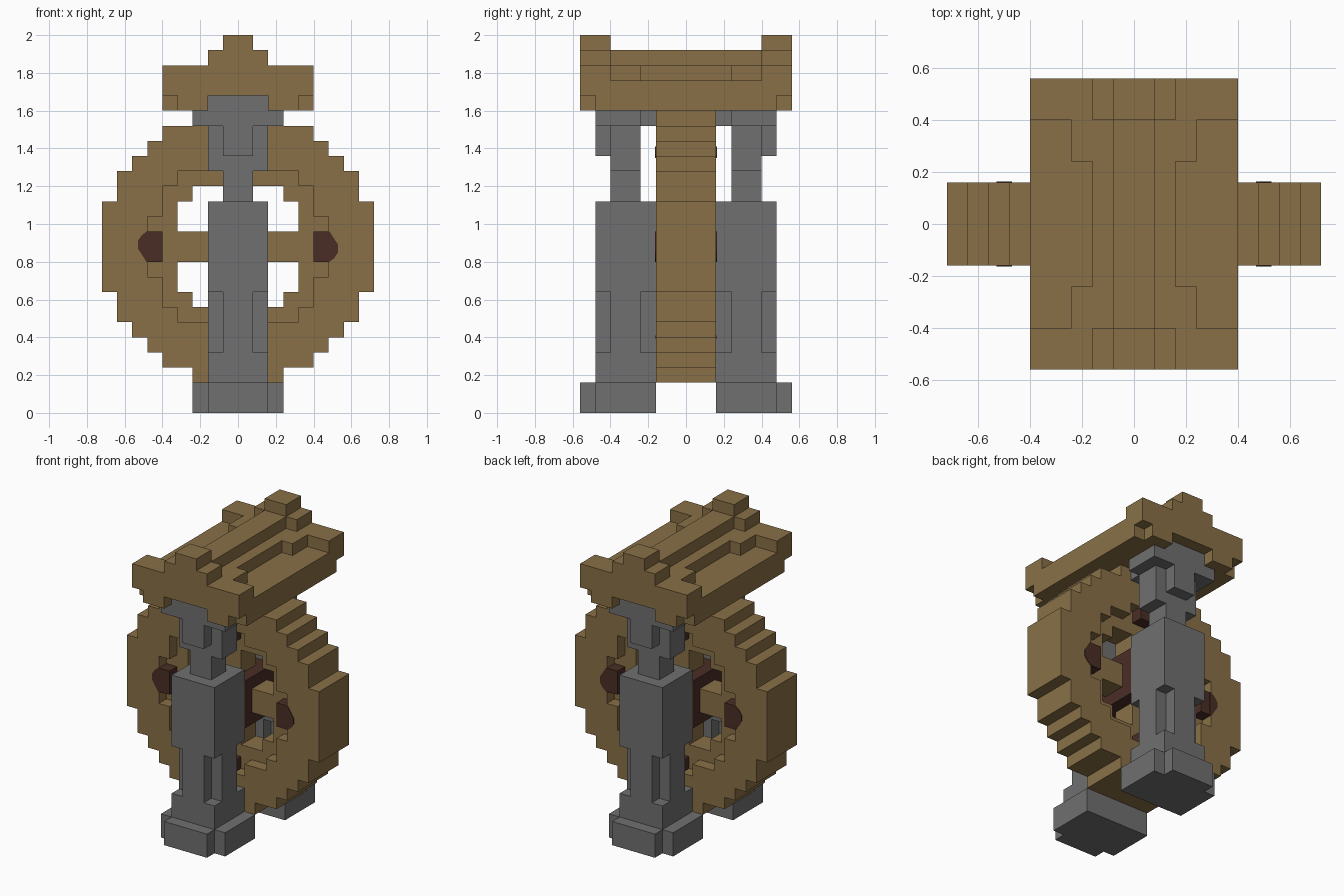
import bpy, bmesh, math
from mathutils import Matrix

if "Cube" in bpy.data.objects:
    bpy.data.objects.remove(bpy.data.objects["Cube"])

U = 0.08  # size of one block


def material(name, rgb):
    m = bpy.data.materials.new(name)
    m.use_nodes = True
    m.diffuse_color = (*rgb, 1)
    m.node_tree.nodes["Principled BSDF"].inputs["Base Color"].default_value = (*rgb, 1)
    return m


WOOD = material("wood brown", (0.25, 0.163, 0.062))
STONE = material("stone grey", (0.16, 0.16, 0.16))
DARK = material("dark red wood", (0.068, 0.027, 0.019))


def box(x0, x1, y0, y1, z0, z1):
    """Set of block cells in a range, in block units."""
    return {(x, y, z) for x in range(x0, x1) for y in range(y0, y1) for z in range(z0, z1)}


def mirror_x(cells):
    return cells | {(-x - 1, y, z) for x, y, z in cells}


def mirror_y(cells):
    return cells | {(x, -y - 1, z) for x, y, z in cells}


def disc(rows, depth, cz=11):
    """Stepped disc: half width for each row away from the centre height."""
    cells = set()
    for i, w in enumerate(rows):
        cells |= box(-w, w, -depth, depth, cz + i, cz + i + 1)
        cells |= box(-w, w, -depth, depth, cz - i - 1, cz - i)
    return cells


def finish(name, bm, mat):
    me = bpy.data.meshes.new(name)
    bm.to_mesh(me)
    bm.free()
    me.materials.append(mat)
    ob = bpy.data.objects.new(name, me)
    bpy.context.collection.objects.link(ob)
    return ob


def build(name, cells, mat):
    """Skin the outside of a set of cells."""
    bm = bmesh.new()
    verts = {}

    def vert(p):
        if p not in verts:
            verts[p] = bm.verts.new([c * U for c in p])
        return verts[p]

    for c in cells:
        for axis in range(3):
            for side in (0, 1):
                n = list(c)
                n[axis] += 2 * side - 1
                if tuple(n) in cells:
                    continue
                a, b = (axis + 1) % 3, (axis + 2) % 3
                loop = []
                for da, db in ((0, 0), (1, 0), (1, 1), (0, 1)):
                    p = list(c)
                    p[axis] += side
                    p[a] += da
                    p[b] += db
                    loop.append(vert(tuple(p)))
                bm.faces.new(loop if side else loop[::-1])
    return finish(name, bm, mat)


# Wheel: stepped rim, recessed on both faces, with a cross of spokes
axle = box(-2, 2, -2, 2, 9, 13)
spokes = box(-5, 5, -1, 1, 10, 12) | box(-1, 1, -1, 1, 6, 16)
rim = disc([9, 9, 9, 8, 8, 7, 6, 5, 3], 2)
recess = disc([6, 6, 5, 5, 4, 2], 2)
web = disc([6, 6, 5, 5, 4, 2], 1) - disc([4, 4, 4, 3], 1)
pegs = mirror_y(mirror_x(box(5, 6, 1, 2, 10, 12))
                | box(-1, 1, 1, 2, 5, 6) | box(-1, 1, 1, 2, 16, 17))
build("wheel", (rim - recess) | web | (spokes - axle), WOOD)
build("axle", axle, DARK)
build("wheel_pegs", pegs, DARK)

# Dark peg tips showing on the rim faces
tip = [(0.47, -0.08), (0.485, -0.08), (0.51, -0.06), (0.53, -0.03),
       (0.53, 0.01), (0.51, 0.04), (0.485, 0.08), (0.47, 0.08)]
for k, label in enumerate(("left", "top", "right", "bottom")):
    bm = bmesh.new()
    face = bm.faces.new([bm.verts.new((r, -0.163, t)) for r, t in tip])
    ext = bmesh.ops.extrude_face_region(bm, geom=[face])["geom"]
    bmesh.ops.translate(bm, vec=(0, 0.326, 0),
                        verts=[v for v in ext if isinstance(v, bmesh.types.BMVert)])
    bmesh.ops.recalc_face_normals(bm, faces=bm.faces)
    bm.transform(Matrix.Translation((0, 0, 0.88)) @ Matrix.Rotation(-k * math.pi / 2, 4, "Y"))
    finish("peg_tip_" + label, bm, DARK)

# Stone posts: foot, shaft with notched corners, neck and cap
foot = box(-2, 2, 2, 7, 0, 2) | box(-3, 3, 2, 6, 0, 2)
notches = mirror_x(box(1, 2, 2, 3, 4, 8) | box(1, 2, 5, 6, 4, 8))
shaft = box(-2, 2, 2, 6, 2, 14) - notches
neck = box(-1, 1, 3, 5, 14, 16) | box(-2, 2, 3, 5, 16, 19) | box(-1, 1, 5, 6, 17, 19)
cap = box(-2, 2, 2, 6, 19, 20) | box(-3, 3, 3, 6, 19, 20) | box(-2, 2, 2, 6, 20, 21)
post = foot | shaft | neck | cap
build("back_post", post, STONE)
build("front_post", {(x, -y - 1, z) for x, y, z in post}, STONE)

# Roof: slab, stepped ridge, and raised gable ends
roof = box(-5, 5, -6, 6, 20, 22) | box(-2, 2, -5, 5, 22, 23) | box(-1, 1, -5, 5, 23, 24)
gable = (box(-5, 5, 5, 7, 21, 23) | box(-2, 2, 5, 7, 23, 24) | box(-1, 1, 5, 7, 24, 25)
         | mirror_x(box(2, 4, 6, 7, 20, 21)) | mirror_x(box(2, 3, 3, 5, 22, 23)))
build("roof", (roof | mirror_y(gable)) - mirror_y(cap), WOOD)
